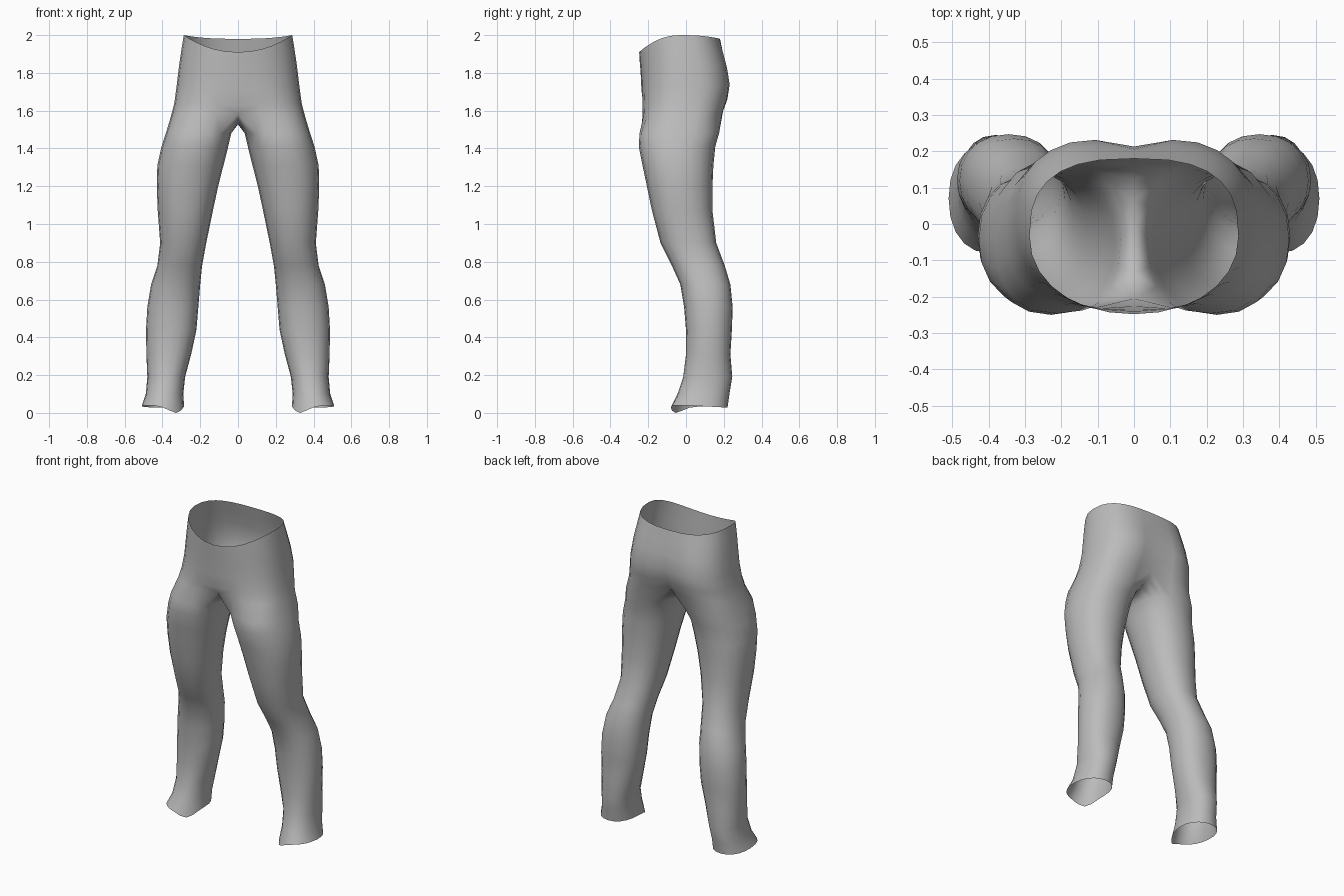
import bpy, bmesh, math

if "Cube" in bpy.data.objects:
    bpy.data.objects.remove(bpy.data.objects["Cube"])

SIDES = 20                       # points around one leg
INNER = (18, 19, 0, 1, 2)        # points that meet along the crotch seam
ARC = range(3, 18)               # points that continue up into the hips


def power(v, e):
    return math.copysign(abs(v) ** (2 / e), v)


def leg_ring(z, x_in, x_out, y_front, y_back, e=2.2):
    """Closed ring, starting at the inner side and passing the front first."""
    cx, rx = (x_in + x_out) / 2, (x_out - x_in) / 2
    cy, ry = (y_front + y_back) / 2, (y_back - y_front) / 2
    ring = []
    for k in range(SIDES):
        a = 2 * math.pi * k / SIDES
        ring.append([cx - rx * power(math.cos(a), e),
                     cy - ry * power(math.sin(a), e), z])
    return ring


def hip_arc(z_front, z_side, z_back, x_out, y_front, y_back, dip_f, dip_b, e_f, e_b):
    """Half ring from the front centre line round the side to the back."""
    cy, ry = (y_front + y_back) / 2, (y_back - y_front) / 2
    arc = []
    for i in range(len(ARC)):
        a = -math.pi / 2 + math.pi * i / (len(ARC) - 1)
        s, c = math.sin(a), max(0, math.cos(a))
        e, dip, z_end = (e_f, dip_f, z_front) if s < 0 else (e_b, dip_b, z_back)
        x = x_out * power(c, e)
        y = cy + ry * power(s, e)
        y -= math.copysign(dip, s) * math.exp(-(x / 0.09) ** 2)
        arc.append((x if 0 < i < len(ARC) - 1 else 0, y,
                    z_side + (z_end - z_side) * s * s))
    return arc


# Leg sections: height, inner x, outer x, front y, back y
LEG = [
    (0.04, 0.285, 0.510, -0.08, 0.220),
    (0.10, 0.290, 0.488, -0.045, 0.230),
    (0.19, 0.280, 0.480, -0.015, 0.245),
    (0.31, 0.248, 0.485, 0.000, 0.235),
    (0.44, 0.220, 0.487, 0.000, 0.243),
    (0.56, 0.210, 0.480, -0.010, 0.247),
    (0.68, 0.200, 0.460, -0.030, 0.235),
    (0.78, 0.190, 0.427, -0.075, 0.205),
    (0.90, 0.168, 0.412, -0.135, 0.160),
    (1.07, 0.133, 0.425, -0.180, 0.140),
    (1.20, 0.105, 0.430, -0.207, 0.140),
    (1.31, 0.077, 0.427, -0.230, 0.145),
    (1.41, 0.052, 0.405, -0.250, 0.155),
    (1.48, 0.036, 0.382, -0.246, 0.175),
]
# Hip sections, from the crotch loop up to the waist rim
HIPS = [
    (1.585, 1.57, 1.60, 0.355, -0.240, 0.210, 0.035, 0.05, 2.7, 2.7),
    (1.630, 1.64, 1.66, 0.337, -0.238, 0.232, 0.012, 0.04, 2.6, 2.7),
    (1.710, 1.73, 1.74, 0.325, -0.238, 0.243, 0.002, 0.03, 2.4, 2.7),
    (1.800, 1.83, 1.83, 0.313, -0.240, 0.226, 0, 0.02, 2.3, 2.7),
    (1.860, 1.92, 1.91, 0.300, -0.245, 0.202, 0, 0.01, 2.2, 2.7),
    (1.910, 2.00, 1.98, 0.287, -0.248, 0.180, 0, 0, 2.1, 2.7),
]

bm = bmesh.new()


def add_points(points):
    return [bm.verts.new(p) for p in points]


def bridge(low, up, closed):
    n = len(low)
    for k in range(n if closed else n - 1):
        j = (k + 1) % n
        bm.faces.new((low[k], low[j], up[j], up[k]))


# Legs, with a wavy cuff
previous = None
for row in LEG:
    ring = leg_ring(*row, e=2.5 if row[0] > 1.45 else 2.2)
    if row is LEG[0]:
        for k, p in enumerate(ring):
            p[2] = 0.04 - 0.04 * math.exp(-((k * 360 / SIDES - 54) / 32) ** 2)
            p[2] -= 0.012 * max(0, p[1]) / 0.22
    ring = add_points(ring)
    if previous:
        bridge(previous, ring, True)
    previous = ring

# Crotch seam and the first hip section close the top of the leg
seam = add_points([(0, 0.125, 1.560), (0, 0.07, 1.538), (0, 0, 1.528),
                   (0, -0.07, 1.533), (0, -0.135, 1.550)])
arc = add_points(hip_arc(*HIPS[0]))
top = dict(zip(INNER, seam))
top.update(zip(ARC, arc))
bridge(previous, [top[k] for k in range(SIDES)], True)

# Hips and open waist
for row in HIPS[1:]:
    upper = add_points(hip_arc(*row))
    bridge(arc, upper, False)
    arc = upper

mesh = bpy.data.meshes.new("trousers")
bm.to_mesh(mesh)
bm.free()
for p in mesh.polygons:
    p.use_smooth = True
trousers = bpy.data.objects.new("trousers", mesh)
bpy.context.collection.objects.link(trousers)

# Second leg
mirror = trousers.modifiers.new("mirror", 'MIRROR')
mirror.use_clip = True
mirror.merge_threshold = 0.001

cloth = bpy.data.materials.new("grey cloth")
cloth.diffuse_color = (0.5, 0.5, 0.5, 1)
cloth.use_nodes = True
cloth.node_tree.nodes["Principled BSDF"].inputs["Base Color"].default_value = cloth.diffuse_color
mesh.materials.append(cloth)
